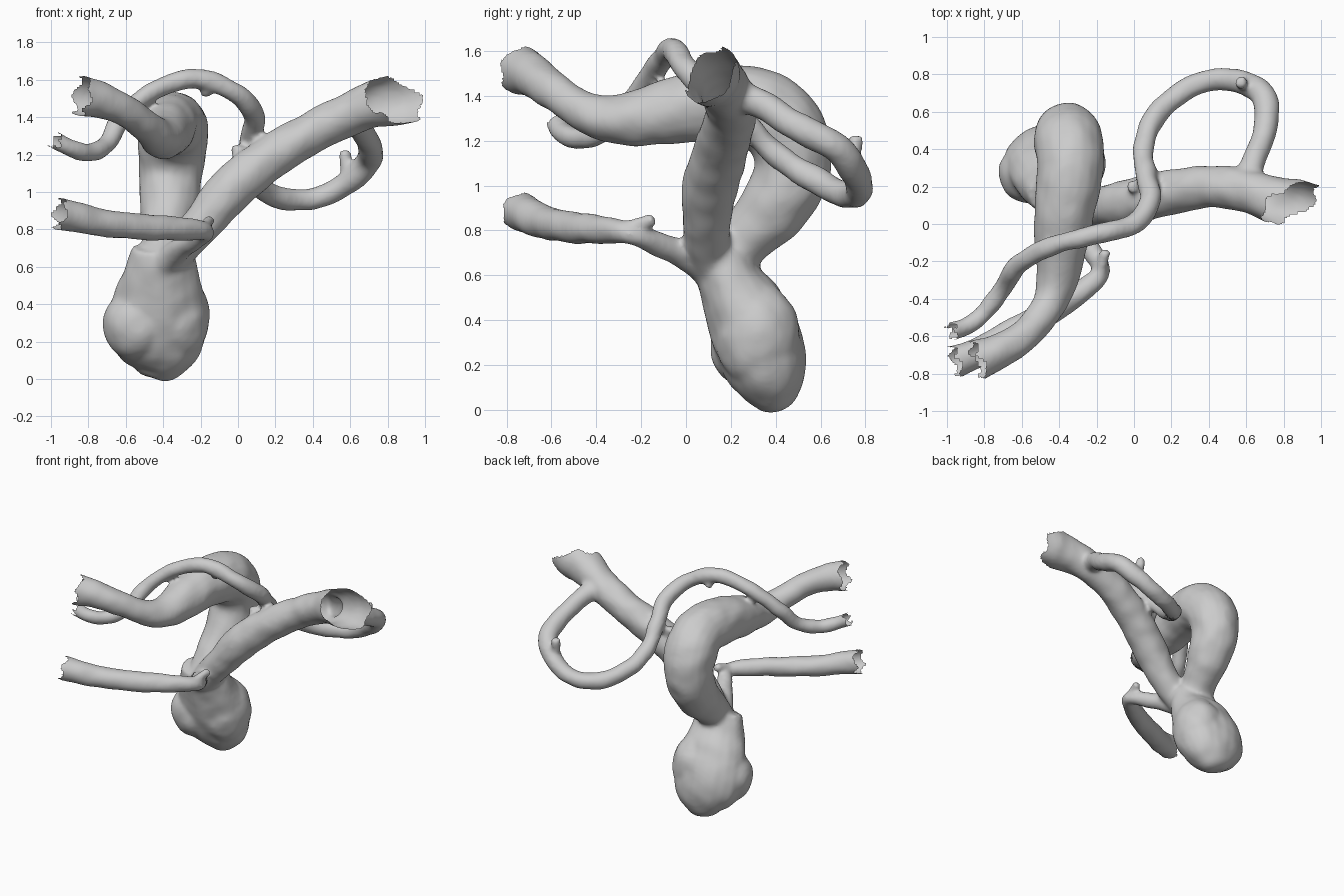
import bpy, bmesh, math, random
from mathutils import Vector, Matrix, noise

random.seed(4)
bm = bmesh.new()
SIDES, STEPS = 20, 6
cuts = []          # (point, normal, reach) of the open vessel ends


def spline(pts):
    """Smooth path through (x, y, z, radius) points."""
    p = [Vector(q) for q in pts]
    p = [2 * p[0] - p[1]] + p + [2 * p[-1] - p[-2]]
    out = []
    for i in range(1, len(p) - 2):
        a, b, c, d = p[i - 1:i + 3]
        for s in range(STEPS):
            t = s / STEPS
            out.append(0.5 * (2 * b + (c - a) * t + (2 * a - 5 * b + 4 * c - d) * t * t
                              + (3 * b - a - 3 * c + d) * t ** 3))
    return out + [p[-2]]


def tube(pts, open_end=False, normal=None, widen=1.0):
    """Closed tube; an open end is lengthened here and cut off later."""
    path = spline(pts)
    if open_end:
        d = (path[-1] - path[-2]).to_3d().normalized()
        end = path[-1].to_3d()
        cuts.append((end, Vector(normal).normalized() if normal else d, path[-1][3] * 1.9))
        path.append(Vector((*(end + d * 0.22), path[-1][3])))
    n = Vector((0.31, 0.52, 0.8))
    rings = []
    for i, q in enumerate(path):
        t = (path[min(i + 1, len(path) - 1)] - path[max(i - 1, 0)]).to_3d().normalized()
        n = (n - t * n.dot(t)).normalized()
        b = t.cross(n)
        ring = []
        for k in range(SIDES):
            a = 2 * math.pi * k / SIDES
            off = q[3] * (math.cos(a) * n + math.sin(a) * b)
            off.x *= widen
            ring.append(bm.verts.new(q.to_3d() + off))
        rings.append(ring)
    for r, s in zip(rings, rings[1:]):
        for k in range(SIDES):
            j = (k + 1) % SIDES
            bm.faces.new((r[k], r[j], s[j], s[k]))
    bm.faces.new(rings[0][::-1])
    bm.faces.new(rings[-1])


def lobe(centre, size):
    bmesh.ops.create_icosphere(bm, subdivisions=3, radius=1,
                               matrix=Matrix.Translation(centre) @ Matrix.Diagonal((*size, 1)))


# Thick parent vessel, arching over the back
tube([(-0.40, 0.17, 0.62, 0.13), (-0.39, 0.26, 0.76, 0.125), (-0.37, 0.39, 0.90, 0.155),
      (-0.36, 0.475, 1.08, 0.17), (-0.35, 0.44, 1.25, 0.185), (-0.34, 0.30, 1.35, 0.18),
      (-0.37, 0.10, 1.36, 0.165), (-0.39, -0.10, 1.325, 0.145), (-0.41, -0.28, 1.295, 0.115),
      (-0.46, -0.44, 1.32, 0.09), (-0.58, -0.59, 1.42, 0.085), (-0.72, -0.68, 1.485, 0.095),
      (-0.84, -0.73, 1.51, 0.11)], True)

# Wide branch rising to the right, with a flared oblique mouth
tube([(-0.45, 0.17, 0.52, 0.10), (-0.32, 0.11, 0.69, 0.10), (-0.20, 0.09, 0.82, 0.105),
      (-0.05, 0.11, 1.00, 0.125), (0.15, 0.16, 1.17, 0.12), (0.40, 0.20, 1.32, 0.112),
      (0.60, 0.18, 1.42, 0.116), (0.71, 0.14, 1.465, 0.125), (0.83, 0.105, 1.495, 0.145)],
     True, (0.42, -0.6, 0.45))

# Thin looping vessel
tube([(0.60, 0.20, 1.42, 0.08), (0.64, 0.34, 1.36, 0.065), (0.70, 0.50, 1.26, 0.065),
      (0.70, 0.67, 1.17, 0.068), (0.60, 0.75, 1.06, 0.065), (0.44, 0.77, 0.975, 0.06),
      (0.26, 0.71, 0.96, 0.06), (0.11, 0.57, 1.03, 0.06), (0.05, 0.40, 1.14, 0.056),
      (0.07, 0.24, 1.30, 0.056), (0.085, 0.12, 1.41, 0.058), (0.0, 0.0, 1.52, 0.056),
      (-0.22, -0.06, 1.605, 0.052), (-0.45, -0.12, 1.54, 0.052), (-0.62, -0.22, 1.40, 0.052),
      (-0.70, -0.34, 1.26, 0.05), (-0.80, -0.47, 1.21, 0.05), (-0.89, -0.545, 1.235, 0.048),
      (-0.98, -0.575, 1.275, 0.048)], True)

# Lower left branch, doubling back to the junction
tube([(-0.42, 0.15, 0.58, 0.08), (-0.33, 0.01, 0.68, 0.065), (-0.23, -0.14, 0.745, 0.055),
      (-0.175, -0.25, 0.785, 0.05), (-0.26, -0.345, 0.80, 0.06), (-0.45, -0.47, 0.81, 0.07),
      (-0.70, -0.61, 0.83, 0.075), (-0.84, -0.69, 0.86, 0.08), (-0.96, -0.735, 0.885, 0.09)], True)

# Sac hanging below the junction: broad body with a shallow left and right swelling
tube([(-0.40, 0.16, 0.70, 0.125), (-0.41, 0.20, 0.57, 0.15), (-0.42, 0.27, 0.43, 0.185),
      (-0.43, 0.33, 0.28, 0.198), (-0.43, 0.365, 0.15, 0.175), (-0.44, 0.38, 0.06, 0.12),
      (-0.46, 0.38, 0.005, 0.05)], widen=1.34)
lobe((-0.54, 0.27, 0.29), (0.185, 0.165, 0.19))
lobe((-0.33, 0.32, 0.33), (0.18, 0.19, 0.24))

# Torn stubs of small side branches
for a, b, r in [((-0.19, -0.32, 0.80), (-0.15, -0.14, 0.85), 0.03),
                ((0.58, 0.74, 1.06), (0.57, 0.76, 1.22), 0.032),
                ((-0.18, -0.05, 1.58), (-0.17, -0.02, 1.51), 0.028),
                ((-0.08, 0.10, 1.00), (-0.16, 0.08, 1.03), 0.04),
                ((0.02, 0.18, 1.12), (-0.01, 0.20, 1.25), 0.035)]:
    tube([(*a, r), (*b, r)])

bmesh.ops.recalc_face_normals(bm, faces=bm.faces)
mesh = bpy.data.meshes.new("vessel_parts")
bm.to_mesh(mesh)
bm.free()
artery = bpy.data.objects.new("artery_tree", mesh)
bpy.context.collection.objects.link(artery)

# Fuse all parts into one soft skin
fuse = artery.modifiers.new("fuse", 'REMESH')
fuse.mode, fuse.voxel_size = 'VOXEL', 0.014
soft = artery.modifiers.new("soften", 'SMOOTH')
soft.factor, soft.iterations = 0.5, 10
graph = bpy.context.evaluated_depsgraph_get()
skin = bpy.data.meshes.new_from_object(artery.evaluated_get(graph))
artery.modifiers.clear()
artery.data = skin

# Open the vessel ends with ragged rims
bm = bmesh.new()
bm.from_mesh(skin)
for point, normal, reach in cuts:
    u = normal.orthogonal().normalized()
    w = normal.cross(u)
    phase = random.uniform(0, 6)
    doomed = []
    for v in bm.verts:
        d = v.co - point
        h = d.dot(normal)
        side = d - normal * h
        if -0.1 < h < 0.35 and side.length < reach:
            ang = math.atan2(d.dot(w), d.dot(u))
            if h > 0.016 * math.sin(5 * ang + phase) + 0.006 * math.sin(8 * ang):
                doomed.append(v)
    bmesh.ops.delete(bm, geom=doomed, context='VERTS')

# Slight organic unevenness of the walls
bm.normal_update()
for v in bm.verts:
    v.co += v.normal * 0.007 * noise.noise(v.co * 9)
for f in bm.faces:
    f.smooth = True
bm.to_mesh(skin)
bm.free()
